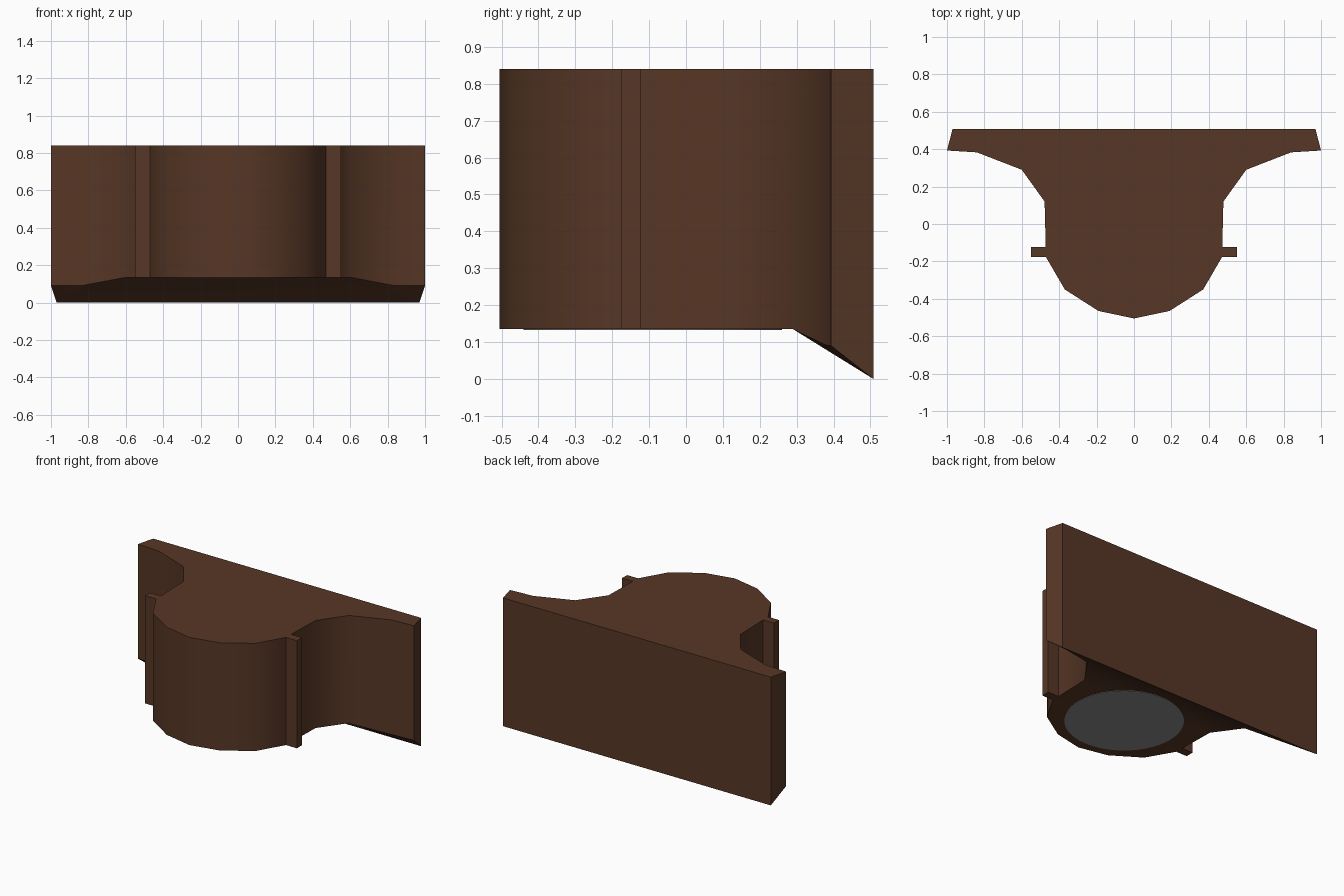
import bpy, bmesh, math

if "Cube" in bpy.data.objects:
    bpy.data.objects.remove(bpy.data.objects["Cube"])

TOP, BASE = 0.84, 0.135


def material(name, rgb):
    m = bpy.data.materials.new(name)
    m.diffuse_color = (*rgb, 1)
    m.use_nodes = True
    m.node_tree.nodes["Principled BSDF"].inputs["Base Color"].default_value = m.diffuse_color
    return m


brown = material("dark brown", (0.095, 0.038, 0.019))
grey = material("grey", (0.26, 0.26, 0.26))


def finish(name, bm, mat, smooth=None):
    bmesh.ops.recalc_face_normals(bm, faces=bm.faces)
    me = bpy.data.meshes.new(name)
    bm.to_mesh(me)
    bm.free()
    me.materials.append(mat)
    ob = bpy.data.objects.new(name, me)
    bpy.context.collection.objects.link(ob)
    if smooth:
        bpy.ops.object.select_all(action='DESELECT')
        ob.select_set(True)
        bpy.context.view_layer.objects.active = ob
        bpy.ops.object.shade_smooth_by_angle(angle=math.radians(smooth))
    return ob


# Body: half plan outline from front middle to back corner (x, y, bottom z)
half = [(0.19, -0.465, BASE), (0.37, -0.35, BASE), (0.47, -0.178, BASE),
        (0.472, -0.125, BASE), (0.478, 0.12, BASE), (0.60, 0.29, BASE),
        (0.84, 0.383, 0.09), (1.0, 0.393, 0.09), (0.97, 0.508, 0.0)]
outline = [(0, -0.505, BASE)] + half + [(-x, y, z) for x, y, z in reversed(half)]
bm = bmesh.new()
low = [bm.verts.new(p) for p in outline]
high = [bm.verts.new((x, y, TOP)) for x, y, z in outline]
n = len(outline)
for i in range(n):
    j = (i + 1) % n
    bm.faces.new((low[i], low[j], high[j], high[i]))
bm.faces.new(high)
# underside: flat base, sloping middle, and the two wing undersides
bm.faces.new(low[:7] + low[-6:])
bm.faces.new((low[6], low[9], low[10], low[13]))
for a, b, c, d in ((6, 7, 8, 9), (13, 12, 11, 10)):
    bm.faces.new((low[a], low[b], low[d]))
    bm.faces.new((low[b], low[c], low[d]))
finish("bracket_body", bm, brown, 36)

# Side ribs
for side, label in ((1, "right"), (-1, "left")):
    bm = bmesh.new()
    bmesh.ops.create_cube(bm, size=1)
    for v in bm.verts:
        v.co = (side * (0.505 + v.co.x * 0.09), -0.15 + v.co.y * 0.053,
                (TOP + BASE) / 2 + v.co.z * (TOP - BASE))
    finish(label + "_rib", bm, brown)

# Round grey plate on the underside
bm = bmesh.new()
bmesh.ops.create_cone(bm, cap_ends=True, segments=48, radius1=0.35, radius2=0.35, depth=0.006)
bmesh.ops.translate(bm, verts=bm.verts, vec=(0, -0.09, BASE))
finish("underside_disc", bm, grey, 30)
